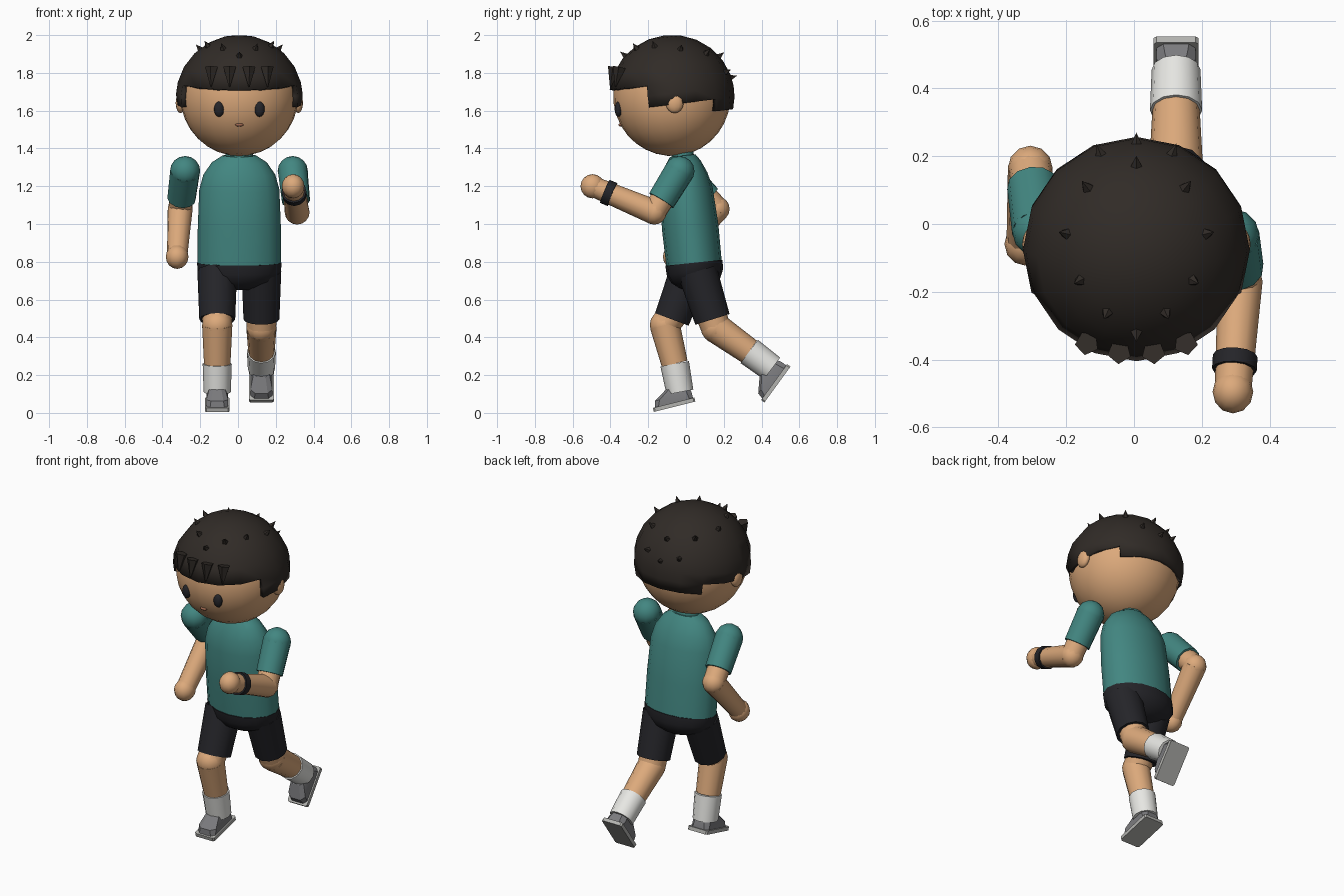
import bpy, bmesh, math
from mathutils import Vector, Matrix

if "Cube" in bpy.data.objects:
    bpy.data.objects.remove(bpy.data.objects["Cube"])

CX = 0.007


def mat(name, *rgb):
    m = bpy.data.materials.new(name)
    m.diffuse_color = (*rgb, 1)
    m.use_nodes = True
    m.node_tree.nodes["Principled BSDF"].inputs["Base Color"].default_value = m.diffuse_color
    return m


SKIN = mat("skin", 0.72, 0.40, 0.20)
TEAL = mat("teal cloth", 0.055, 0.24, 0.22)
BLACK = mat("black cloth", 0.018, 0.018, 0.022)
HAIR = mat("hair", 0.03, 0.024, 0.02)
WHITE = mat("white cloth", 0.8, 0.8, 0.77)
SHOE = mat("shoe grey", 0.2, 0.2, 0.21)
SOLE = mat("sole grey", 0.45, 0.45, 0.43)
LIP = mat("lip", 0.35, 0.14, 0.08)


def finish(bm, name, material, matrix=Matrix(), angle=40):
    bmesh.ops.recalc_face_normals(bm, faces=bm.faces)
    me = bpy.data.meshes.new(name)
    bm.to_mesh(me)
    bm.free()
    me.transform(matrix)
    me.materials.append(material)
    ob = bpy.data.objects.new(name, me)
    bpy.context.collection.objects.link(ob)
    bpy.ops.object.select_all(action='DESELECT')
    ob.select_set(True)
    bpy.context.view_layer.objects.active = ob
    if angle:
        bpy.ops.object.shade_smooth_by_angle(angle=math.radians(angle))
    return ob


def ball(name, center, radii, material, seg=12, rings=8, tilt=0):
    bm = bmesh.new()
    bmesh.ops.create_uvsphere(bm, u_segments=seg, v_segments=rings, radius=1)
    mx = (Matrix.Translation(center) @ Matrix.Rotation(math.radians(tilt), 4, 'X')
          @ Matrix.Diagonal((*radii, 1)))
    return finish(bm, name, material, mx, 60)


def limb(name, a, b, r1, r2, material, seg=12, angle=40):
    a, b = Vector(a), Vector(b)
    bm = bmesh.new()
    bmesh.ops.create_cone(bm, cap_ends=True, segments=seg, radius1=r1,
                          radius2=r2, depth=(b - a).length)
    mx = Matrix.Translation((a + b) / 2) @ (b - a).to_track_quat('Z', 'Y').to_matrix().to_4x4()
    return finish(bm, name, material, mx, angle)


def loft(name, rings, material, matrix, angle=40):
    bm = bmesh.new()
    loops = [[bm.verts.new(p) for p in ring] for ring in rings]
    n = len(loops[0])
    for lo, hi in zip(loops, loops[1:]):
        for i in range(n):
            bm.faces.new((lo[i], lo[(i + 1) % n], hi[(i + 1) % n], hi[i]))
    bm.faces.new(loops[0])
    bm.faces.new(loops[-1])
    return finish(bm, name, material, matrix, angle)


def ellipse(z, rx, ry, n=16):
    return [(rx * math.cos(t * math.tau / n), ry * math.sin(t * math.tau / n), z) for t in range(n)]


# Torso and shorts waist, leaning forward
body = Matrix.Translation((CX, 0.043, 0.785)) @ Matrix.Rotation(math.radians(6), 4, 'X')
loft("shirt", [ellipse(*r) for r in [(-0.01, .222, .147), (.2, .22, .15), (.4, .212, .14), (.48, .19, .12),
     (.545, .145, .092), (.58, .09, .068)]], TEAL, body)
loft("neck", [ellipse(*r) for r in [(.56, .075, .06), (.63, .07, .058)]], TEAL, body)
loft("shorts_waist", [ellipse(*r) for r in [(-.13, .07, .06), (-.115, .12, .09), (-.085, .185, .13),
     (-.04, .22, .15), (.01, .224, .152)]], BLACK, body)

# Head, ears and face
H = Vector((CX, -0.075, 1.675))
ball("head", H, (.312, .31, .315), SKIN, 24, 16, 7)
for s in (-1, 1):
    ball("ear", (CX + s * .312, -.06, 1.64), (.025, .047, .053), SKIN)
    ball("eye", (CX + s * .107, -.358, 1.608), (.027, .02, .041), BLACK)
ball("mouth", (CX, -.345, 1.525), (.022, .012, .009), LIP)

# Hair cap with a stepped lower edge: high at the front, lower at the sides and back
bm = bmesh.new()
R = (.335, .332, .326)
levels = [90, 75, 60, 45, 29, 13.5, 3, -7.5, -19]
grid = []
for e in levels:
    e = math.radians(e)
    grid.append([bm.verts.new((R[0] * math.cos(e) * math.cos(k * math.tau / 16),
                               R[1] * math.cos(e) * math.sin(k * math.tau / 16), R[2] * math.sin(e)))
                 for k in range(16)])
for k in range(16):
    last = 8 if 2 <= k < 6 else (5 if 9 <= k < 15 else 7)
    for j in range(last):
        bm.faces.new((grid[j][k], grid[j + 1][k], grid[j + 1][(k + 1) % 16], grid[j][(k + 1) % 16]))
bmesh.ops.remove_doubles(bm, verts=bm.verts, dist=1e-4)
bmesh.ops.delete(bm, geom=[v for v in bm.verts if not v.link_faces], context='VERTS')
hair = finish(bm, "hair_cap", HAIR, Matrix.Translation(H) @ Matrix.Rotation(math.radians(7), 4, 'X'))
mod = hair.modifiers.new("thickness", 'SOLIDIFY')
mod.thickness = 0.035
mod.offset = -1

# Hair spikes: tips given by plan position, projected on the dome
spikes = [(0, .265, -.01), (0, .2, 0), (0, -.347, 0)]
for s in (-1, 1):
    spikes += [(s * .117, .235, 0), (s * .16, .126, 0), (s * .228, -.024, 0),
               (s * .183, -.176, 0), (s * .095, -.28, 0)]
for x, y, dz in spikes:
    dy = y - H.y
    z = math.sqrt(max(.36 ** 2 - x * x - dy * dy, .003)) + dz
    d = Vector((x, dy, z)).normalized()
    limb("hair_spike", H + d * .315, H + d * .362, .022, 0, HAIR, 5, 0)
# Fringe spikes pointing down
for x, y in ((-.15, -.352), (-.052, -.378), (.052, -.378), (.15, -.352)):
    limb("fringe_spike", (CX + x * .97, y, 1.83), (CX + x, y - .022, 1.725), .036, .003, HAIR, 5, 0)


# Arms: one swung back, one bent forward
def arm(side, shoulder, elbow, hand):
    sh, el, ha = Vector(shoulder), Vector(elbow), Vector(hand)
    cuff = sh.lerp(el, .72)
    ball(side + "_shoulder", sh, (.08, .08, .08), TEAL)
    limb(side + "_sleeve", sh, cuff, .08, .076, TEAL)
    limb(side + "_upper_arm", cuff - (el - sh) * .1, el, .064, .063, SKIN)
    ball(side + "_elbow", el, (.066, .066, .066), SKIN)
    limb(side + "_forearm", el, ha, .066, .054, SKIN)
    d = (ha - el).normalized()
    ball(side + "_hand", ha + d * .005, (.06, .064, .064), SKIN)
    return el, ha, d


arm("back_swung", (-.28, -.02, 1.28), (-.306, .165, 1.08), (-.322, -.055, .83))
el, ha, d = arm("forward", (.29, -.035, 1.28), (.313, -.168, 1.063), (.292, -.49, 1.198))
band = el.lerp(ha, .75)
limb("wristband", band - d * .022, band + d * .022, .066, .066, BLACK)


def octagon(h, w, a0, a1, c):
    return [(-w + c, a0, h), (w - c, a0, h), (w, a0 + c, h), (w, a1 - c, h),
            (w - c, a1, h), (-w + c, a1, h), (-w, a1 - c, h), (-w, a0 + c, h)]


# Legs: shorts leg, knee, calf, sock and shoe; points are (y, z)
def leg(side, x, hip, hem, knee, sock, ankle, heel, toe):
    hip, hem, knee, sock, ankle, heel, toe = [Vector((x, *p)) for p in (hip, hem, knee, sock, ankle, heel, toe)]
    limb(side + "_shorts_leg", hip, hem, .105, .095, BLACK)
    limb(side + "_thigh", hip.lerp(hem, .8), knee, .082, .078, SKIN)
    ball(side + "_knee", knee, (.08, .08, .08), SKIN)
    limb(side + "_calf", knee, sock, .08, .07, SKIN)
    limb(side + "_sock", sock, ankle, .077, .072, WHITE)
    f = (toe - heel).normalized()
    u = Vector((-1, 0, 0)).cross(f)
    m = Matrix((Vector((-1, 0, 0)), f, u)).transposed().to_4x4()
    m.translation = heel
    n = (toe - heel).length
    loft(side + "_sole", [octagon(0, .066, 0, n, .008), octagon(.022, .066, 0, n, .008)], SOLE, m, 20)
    loft(side + "_shoe", [octagon(.02, .058, .008, n - .01, .02), octagon(.055, .058, .008, n - .02, .025),
                          octagon(.1, .042, .02, n * .6, .02)], SHOE, m, 20)


leg("planted", CX - .117, (.02, .75), (-.075, .495), (-.112, .465), (-.06, .26), (-.032, .11),
    (.05, .06), (-.17, .005))
leg("trailing", CX + .117, (.06, .75), (.14, .495), (.158, .45), (.335, .325), (.455, .235),
    (.553, .245), (.415, .055))
